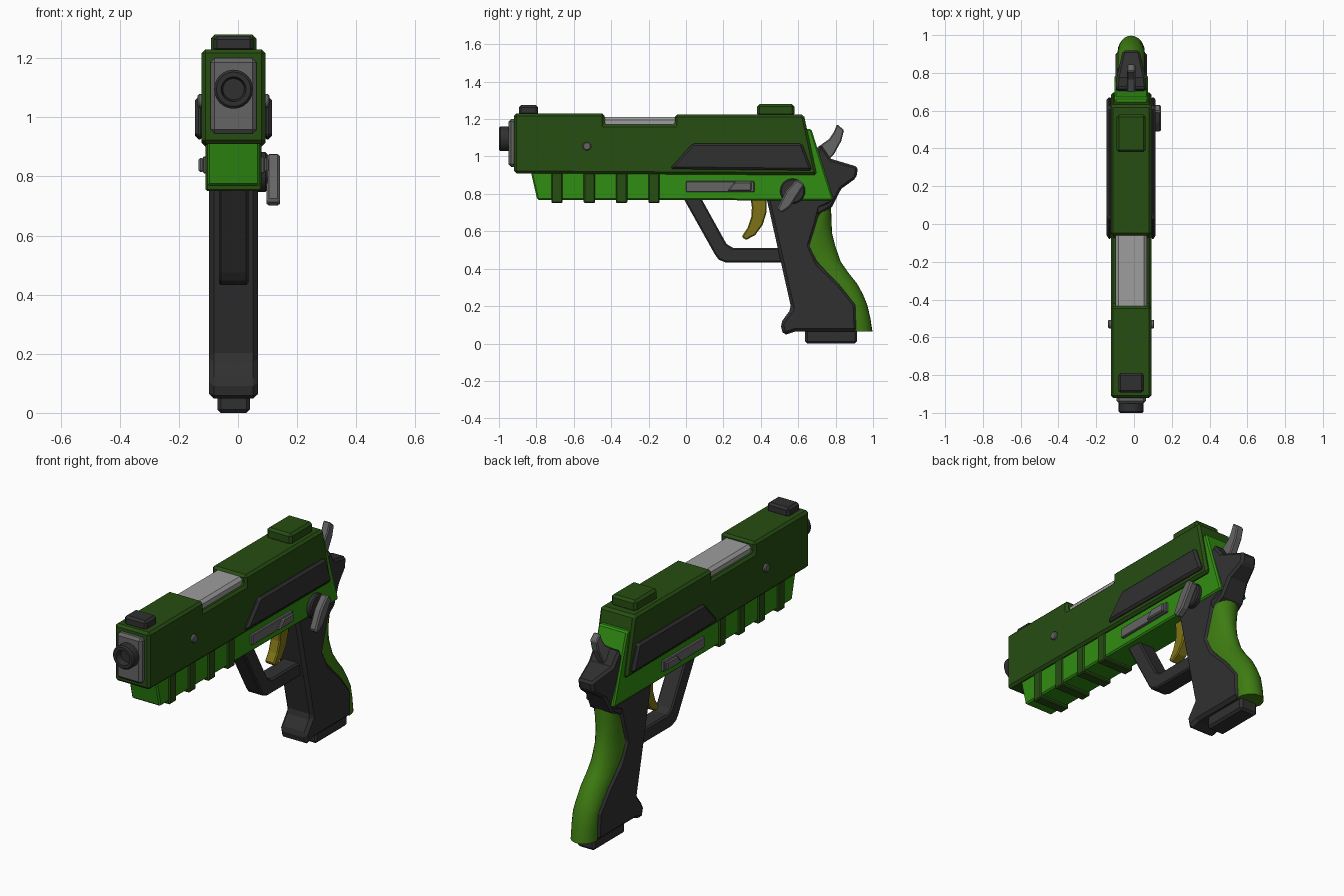
import bpy, bmesh, math
from mathutils import Vector

if "Cube" in bpy.data.objects:
    bpy.data.objects.remove(bpy.data.objects["Cube"])

CX = -0.015  # centre plane of the body (the lever sticks out to one side)


def material(name, r, g, b):
    m = bpy.data.materials.new(name)
    m.diffuse_color = (r, g, b, 1)
    m.use_nodes = True
    m.node_tree.nodes["Principled BSDF"].inputs["Base Color"].default_value = m.diffuse_color
    return m


DARK_GREEN = material("dark green", 0.020, 0.075, 0.006)
GREEN = material("bright green", 0.030, 0.27, 0.006)
LEAF = material("leaf green", 0.048, 0.20, 0.006)
BLACK = material("charcoal", 0.030, 0.030, 0.031)
STEEL = material("mid grey", 0.13, 0.13, 0.13)
SILVER = material("light grey", 0.34, 0.34, 0.34)
YELLOW = material("mustard", 0.21, 0.17, 0.008)


def finish(bm, name, mat, bevel=0):
    bmesh.ops.recalc_face_normals(bm, faces=bm.faces)
    me = bpy.data.meshes.new(name)
    bm.to_mesh(me)
    bm.free()
    ob = bpy.data.objects.new(name, me)
    bpy.context.collection.objects.link(ob)
    ob.location.x = CX
    me.materials.append(mat)
    if bevel:
        mod = ob.modifiers.new("chamfer", 'BEVEL')
        mod.width, mod.segments = bevel, 1
        mod.limit_method, mod.angle_limit = 'ANGLE', math.radians(40)
    return ob


def prism(name, profile, x0, x1, mat, bevel=0, taper=None):
    """Side profile (y, z) extruded from x0 to x1; taper scales x by y."""
    bm = bmesh.new()
    k = taper or (lambda y: 1)
    a = [bm.verts.new((x0 * k(y), y, z)) for y, z in profile]
    b = [bm.verts.new((x1 * k(y), y, z)) for y, z in profile]
    bm.faces.new(a)
    bm.faces.new(b)
    n = len(a)
    for i in range(n):
        j = (i + 1) % n
        bm.faces.new((a[i], a[j], b[j], b[i]))
    return finish(bm, name, mat, bevel)


def slab(name, profile, half, mat, bevel=0, taper=None):
    return prism(name, profile, -half, half, mat, bevel, taper)


def rect(y0, y1, z0, z1):
    return [(y0, z0), (y1, z0), (y1, z1), (y0, z1)]


def lathe(name, rings, centre, axis, mat, sides=24):
    """Rings of (radius, distance along axis), closed at both ends."""
    bm = bmesh.new()
    c, loops = Vector(centre), []
    for r, d in rings:
        loop = []
        for i in range(sides):
            u, v = r * math.cos(i * math.tau / sides), r * math.sin(i * math.tau / sides)
            loop.append(bm.verts.new(c + Vector((d, u, v) if axis == 'x' else (u, d, v))))
        loops.append(loop)
    for p, q in zip(loops, loops[1:]):
        for i in range(sides):
            j = (i + 1) % sides
            bm.faces.new((p[i], p[j], q[j], q[i]))
    bm.faces.new(loops[0])
    bm.faces.new(loops[-1])
    ob = finish(bm, name, mat)
    smooth(ob)
    return ob


def smooth(ob):
    bpy.ops.object.select_all(action='DESELECT')
    ob.select_set(True)
    bpy.context.view_layer.objects.active = ob
    bpy.ops.object.shade_smooth_by_angle(angle=math.radians(40))


# slide with ejection notch, and the barrel showing through it
slab("slide", [(-.92, .91), (-.92, 1.23), (-.435, 1.23), (-.435, 1.17), (-.06, 1.17),
               (-.06, 1.225), (.63, 1.225), (.70, .90)], .108, DARK_GREEN, .013)
slab("barrel_block", rect(-.45, -.04, 1.12, 1.212), .084, SILVER, .016)

# muzzle plate and hollow muzzle
plate = slab("muzzle_plate", rect(-.95, -.90, .945, 1.20), .078, STEEL, .014)
lathe("muzzle", [(.066, -.94), (.066, -.992), (.058, -1.0), (.042, -1.0), (.036, -.965)],
      (0, 0, 1.095), 'y', BLACK)

# sights
slab("front_sight", [(-.893, 1.22), (-.79, 1.22), (-.79, 1.275), (-.893, 1.275)], .068, BLACK, .012)
slab("rear_sight", rect(.38, .58, 1.215, 1.28), .077, DARK_GREEN, .013)

# frame and accessory rail ribs
slab("frame", [(-.83, .92), (-.795, .768), (.79, .765), (.67, 1.147), (.60, 1.147), (.60, .92)],
     .089, GREEN, .008)
for i in range(4):
    y = -.69 + i * .173
    slab("rail_rib_%d" % (i + 1), rect(y - .03, y + .03, .75, .915), .095, DARK_GREEN, .006)

# details repeated on both sides
for side, s in (("right", 1), ("left", -1)):
    prism("slide_panel_" + side, [(-.087, .933), (.035, 1.07), (.62, 1.07), (.675, .925)],
          s * .10, s * .130, BLACK, .012)
    prism("slide_release_" + side, rect(0, .365, .81, .868), s * .08, s * .104, STEEL, .004)
    prism("release_thumb_piece_" + side, [(.22, .815), (.35, .815), (.35, .863), (.26, .863)],
          s * .10, s * .118, STEEL, .006)
    lathe("slide_pin_" + side, [(.023, s * .10), (.023, s * .117), (.018, s * .122)],
          (0, -.53, 1.055), 'x', STEEL, 12)

# safety lever on the right side only
lathe("safety_disc", [(.067, .08), (.067, .108), (.06, .115)], (0, .57, .815), 'x', BLACK, 24)
prism("safety_lever", [(.595, .88), (.635, .85), (.557, .73), (.51, .697), (.486, .718), (.535, .816)],
      .112, .157, STEEL, .008)

# trigger guard and trigger
slab("trigger_guard", [(-.013, .775), (.155, .475), (.175, .448), (.216, .432), (.53, .432),
                       (.51, .512), (.25, .512), (.216, .533), (.082, .775)], .05, BLACK, .008)
slab("trigger", [(.345, .78), (.43, .78), (.43, .70), (.41, .635), (.37, .58), (.32, .553),
                 (.298, .572), (.33, .62), (.35, .68), (.352, .73)], .03, YELLOW, .006)

# grip, tail and magazine base
slab("grip", [(.43, .78), (.563, .187), (.504, .107), (.52, .043), (.584, .064), (.915, .064),
              (.91, .21), (.82, .32), (.71, .427), (.664, .523), (.70, .64), (.72, .72),
              (.78, .747), (.78, .78)], .083, BLACK, .018)
slab("grip_tail", [(.68, .77), (.69, 1.0), (.72, 1.067), (.776, .987), (.92, .944), (.91, .885),
                   (.83, .827), (.78, .73), (.70, .68)], .081, BLACK, .012,
     taper=lambda y: 1 if y < .75 else 1 - .45 * (y - .75) / .17)
slab("magazine_base", rect(.637, .915, 0, .08), .055, BLACK, .012)

# rounded backstrap: half-ellipse slices (z, inner y, outer y)
slices = [(.745, .74, .775), (.65, .695, .778), (.59, .68, .781), (.525, .655, .797),
          (.44, .70, .826), (.38, .755, .867), (.32, .815, .915), (.265, .86, .945),
          (.21, .90, .968), (.14, .907, .985), (.064, .91, .997)]
bm = bmesh.new()
rows = []
for z, y0, y1 in slices:
    row = [bm.verts.new((-.072 * math.cos(t * math.pi / 12), y0 + (y1 - y0) * math.sin(t * math.pi / 12), z))
           for t in range(13)]
    row += [bm.verts.new((x, y0 - .012, z)) for x in (.060, -.060)]
    rows.append(row)
for p, q in zip(rows, rows[1:]):
    for i in range(len(p)):
        j = (i + 1) % len(p)
        bm.faces.new((p[i], p[j], q[j], q[i]))
bm.faces.new(rows[0])
bm.faces.new(rows[-1])
smooth(finish(bm, "backstrap", LEAF))

# hammer
slab("hammer", [(.69, 1.04), (.765, 1.093), (.79, 1.13), (.808, 1.173), (.845, 1.141),
                (.83, 1.083), (.79, 1.01), (.74, .96)], .022, STEEL, .006)
